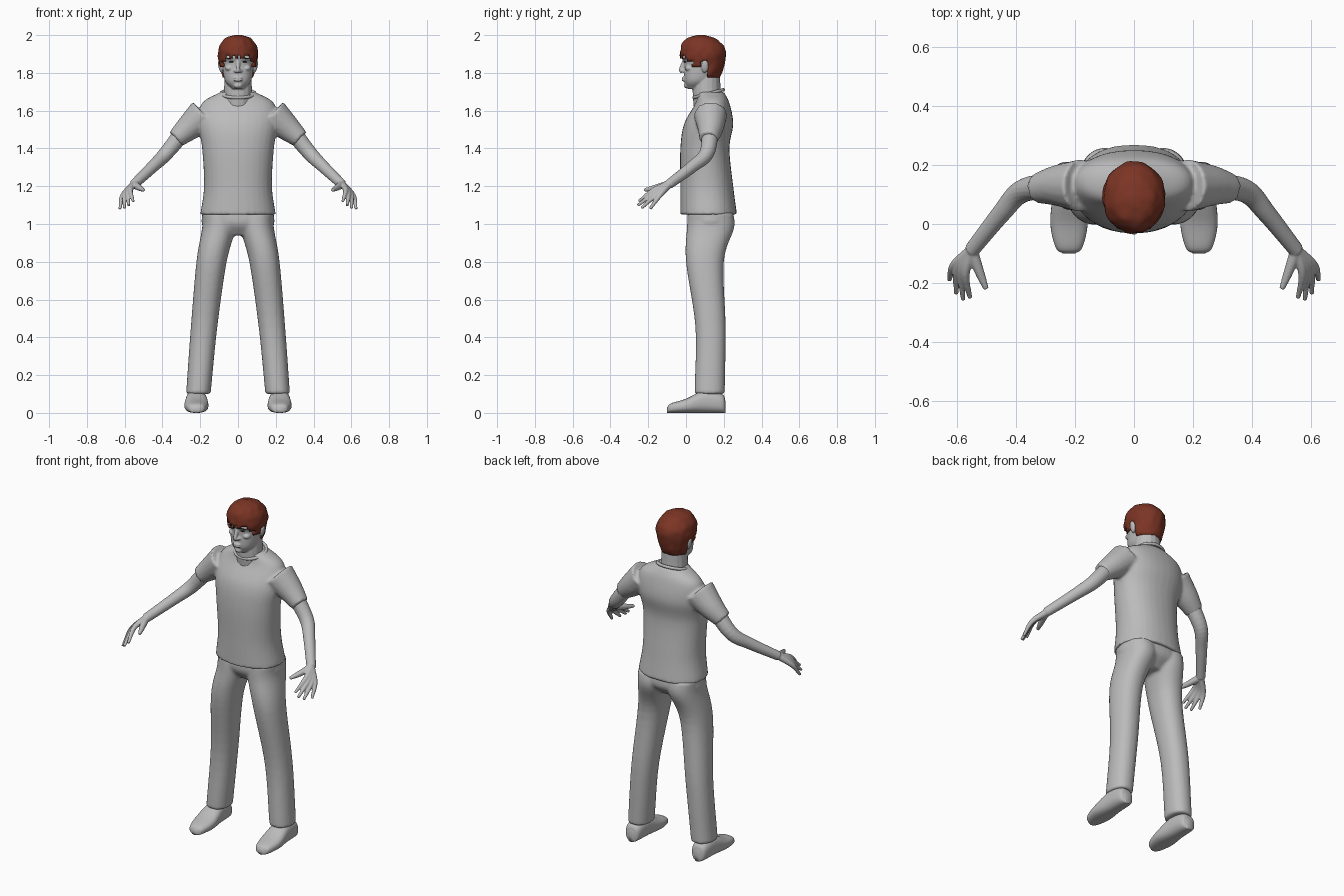
import bpy, bmesh, math
from mathutils import Vector, Matrix, noise

cube = bpy.data.objects.get("Cube")
if cube:
    bpy.data.objects.remove(cube, do_unlink=True)


def material(name, *rgb):
    mat = bpy.data.materials.new(name)
    mat.use_nodes = True
    mat.diffuse_color = (*rgb, 1)
    shader = mat.node_tree.nodes["Principled BSDF"]
    shader.inputs["Base Color"].default_value = (*rgb, 1)
    return mat


GREY = material("plain grey", .5, .5, .5)
HAIR = material("auburn hair", .2, .035, .018)
DARK = material("dark eye", .03, .03, .03)
SIDES = {"left": Vector((1, 1, 1)), "right": Vector((-1, 1, 1))}


def smooth_path(keys, steps=6):
    """Pass a smooth curve through the key rings."""
    keys = [Vector(key) for key in keys]
    first, last = 2 * keys[0] - keys[1], 2 * keys[-1] - keys[-2]
    keys = [first, *keys, last]
    path = []
    for before, start, end, after in zip(keys, keys[1:], keys[2:], keys[3:]):
        leave, arrive = (end - before) / 2, (after - start) / 2
        for step in range(steps):
            t = step / steps
            ease = t * t * (3 - 2 * t)
            path.append(start.lerp(end, ease) + leave * t * (1 - t) ** 2 - arrive * t * t * (1 - t))
    return path + [keys[-2]]


def loft(bm, keys, axis=None, power=2, sides=32):
    """Skin rings of (x, y, z, half width, half depth); axis fixes the ring plane."""
    rings = smooth_path(keys)
    loops = []
    for index, ring in enumerate(rings):
        centre, width, depth = ring.to_3d(), max(ring[3], .003), max(ring[4], .003)
        if axis:
            u, v = Vector((1, 0, 0)), Vector((0, axis == "Z", axis == "Y"))
        else:
            ahead, behind = rings[min(index + 1, len(rings) - 1)], rings[max(index - 1, 0)]
            along = (ahead.to_3d() - behind.to_3d()).normalized()
            v = along.cross(Vector((1, 0, 0))).normalized()
            u = v.cross(along)
        loop = []
        for side in range(sides):
            angle = math.tau * side / sides
            c, s = math.cos(angle), math.sin(angle)
            c = math.copysign(abs(c) ** (2 / power), c)
            s = math.copysign(abs(s) ** (2 / power), s)
            loop.append(bm.verts.new(centre + u * c * width + v * s * depth))
        loops.append(loop)
    for lower, upper in zip(loops, loops[1:]):
        for side in range(sides):
            bm.faces.new((lower[side - 1], lower[side], upper[side], upper[side - 1]))
    bm.faces.new(loops[0])
    bm.faces.new(loops[-1])


def tube(bm, points, start, end, mirror):
    """Round limb whose radius tapers evenly from start to end."""
    count = len(points) - 1
    radii = [start + (end - start) * index / count for index in range(count + 1)]
    loft(bm, [Vector((*(Vector(point) * mirror), r, r)) for point, r in zip(points, radii)], sides=16)


def blob(bm, position, size, mirror, turn=0):
    matrix = Matrix.Translation(Vector(position) * mirror)
    matrix = matrix @ Matrix.Rotation(turn * mirror.x, 4, "Y") @ Matrix.Diagonal((*size, 1))
    bmesh.ops.create_uvsphere(bm, u_segments=16, v_segments=10, radius=1, matrix=matrix)


def finish(name, bm, mat, voxel=None):
    """Make the object; a voxel size fuses its overlapping pieces."""
    bmesh.ops.recalc_face_normals(bm, faces=bm.faces)
    for face in bm.faces:
        face.smooth = True
    mesh = bpy.data.meshes.new(name)
    bm.to_mesh(mesh)
    bm.free()
    mesh.materials.append(mat)
    part = bpy.data.objects.new(name, mesh)
    bpy.context.scene.collection.objects.link(part)
    if voxel:
        fuse = part.modifiers.new("fuse", "REMESH")
        fuse.mode = "VOXEL"
        fuse.voxel_size = voxel
        fuse.use_smooth_shade = True
        soften = part.modifiers.new("soften", "SMOOTH")
        soften.iterations = 4
    return part


# Shirt: torso fused with both sleeves
bm = bmesh.new()
loft(bm, [(0, .12, 1.05, .2, .15), (0, .11, 1.2, .18, .14), (0, .1, 1.4, .19, .13),
          (0, .12, 1.53, .21, .13), (0, .14, 1.64, .19, .09), (0, .13, 1.7, .09, .07)], "Z", power=2.2)
for mirror in SIDES.values():
    tube(bm, [(.18, .13, 1.58), (.26, .13, 1.51), (.33, .12, 1.45)], .09, .05, mirror)
finish("shirt", bm, GREY, .009)

# Collar band, tipped down at the front
bpy.ops.mesh.primitive_torus_add(major_radius=.09, minor_radius=.009, major_segments=40, minor_segments=10,
                                 location=(0, .12, 1.69), rotation=(.26, 0, 0))
collar = bpy.context.object
collar.name = "collar"
collar.scale.y = .9
collar.data.materials.append(GREY)
bpy.ops.object.shade_smooth()

# Trousers: hips fused with both legs
bm = bmesh.new()
loft(bm, [(0, .12, .94, .1, .07), (0, .13, 1, .19, .12), (0, .13, 1.07, .18, .12)], "Z", power=2.2)
for mirror in SIDES.values():
    leg = [(.21, .125, .1, .065, .08), (.18, .13, .45, .07, .08), (.14, .1, .8, .08, .1),
           (.1, .13, .98, .09, .125), (.1, .13, 1.06, .09, .12)]
    loft(bm, [(x * mirror.x, *rest) for x, *rest in leg], "Z", power=2.2)
finish("trousers", bm, GREY, .009)

# Shoes, rising from toe to ankle and flat underneath
for side, mirror in SIDES.items():
    bm = bmesh.new()
    profile = [(-.1, .02, .03), (-.08, .045, .05), (0, .063, .075), (.1, .055, .12), (.19, .045, .1), (.21, .02, .06)]
    loft(bm, [(.22 * mirror.x, y, height / 2, width, height / 2) for y, width, height in profile], "Y", power=2.5)
    for vert in bm.verts:
        vert.co.z = max(vert.co.z, 0)
    finish(side + "_shoe", bm, GREY)

# Arms, with fingers fanned out from the wrist
wrist = Vector((.55, -.09, 1.21))
little_knuckle, index_knuckle = Vector((.61, -.14, 1.15)), Vector((.57, -.17, 1.18))
little_tip, index_tip = Vector((.625, -.19, 1.08)), Vector((.555, -.25, 1.12))
for side, mirror in SIDES.items():
    bm = bmesh.new()
    tube(bm, [(.28, .13, 1.5), (.38, .11, 1.375), (.45, .035, 1.305), wrist], .046, .026, mirror)
    for finger in range(4):
        t = finger / 3
        knuckle = little_knuckle.lerp(index_knuckle, t)
        tip = little_tip.lerp(index_tip, t) + Vector((0, -.03, -.01)) * math.sin(math.pi * t)
        tube(bm, [wrist, knuckle, tip], .02, .008, mirror)
    tube(bm, [wrist, (.52, -.17, 1.19), (.5, -.22, 1.18)], .022, .009, mirror)
    finish(side + "_arm", bm, GREY, .004)

# Head: skull, neck and facial forms fused together
bm = bmesh.new()
skull = [(.01, .08, 1.715, .03), (-.01, .14, 1.76, .07), (-.01, .19, 1.85, .085),
         (-.02, .19, 1.89, .09), (.03, .15, 1.97, .06)]
loft(bm, [(0, (front + back) / 2, z, width, (back - front) / 2) for front, back, z, width in skull], "Z", power=2.2)
for mirror in SIDES.values():
    blob(bm, (.014, -.014, 1.81), (.01, .013, .008), mirror)
    blob(bm, (.036, -.005, 1.88), (.028, .012, .008), mirror, .1)
    blob(bm, (.047, .018, 1.825), (.022, .025, .016), mirror)
    blob(bm, (.093, .1, 1.835), (.011, .02, .035), mirror, .2)
middle = SIDES["left"]
tube(bm, [(0, .12, 1.63), (0, .11, 1.7), (0, .11, 1.8)], .08, .07, middle)
tube(bm, [(0, 0, 1.88), (0, -.025, 1.82), (0, -.018, 1.805)], .011, .012, middle)
for z in (1.773, 1.761):
    blob(bm, (0, -.012, z), (.024, .012, .006), middle)
blob(bm, (0, .006, 1.733), (.024, .018, .015), middle)
finish("head", bm, GREY, .004)

# Eyes and brows
bm = bmesh.new()
for mirror in SIDES.values():
    blob(bm, (.034, -.005, 1.859), (.014, .007, .004), mirror, .1)
    blob(bm, (.036, -.013, 1.878), (.023, .006, .003), mirror, .1)
finish("eyes_and_brows", bm, DARK)


# Hair: lumpy cap trimmed along a fringe, sideburns, ears and nape
def hairline(point):
    if point.y < .035:
        ragged = noise.noise(Vector((point.x * 60, 0, 0))) / 50
        return 1.885 + ragged - max(abs(point.x) - .06, 0)
    if point.y < .075:
        return 1.825
    return 1.865 if point.y < .115 else 1.77


bm = bmesh.new()
loft(bm, [(0, .1, 1.75, .075, .07), (0, .09, 1.83, .095, .11), (0, .09, 1.92, .105, .12),
          (0, .08, 1.98, .07, .08), (0, .08, 2, .02, .02)], "Z", sides=56)
trimmed = [face for face in bm.faces if face.calc_center_median().z < hairline(face.calc_center_median())]
bmesh.ops.delete(bm, geom=trimmed, context="FACES")
for vert in bm.verts:
    outward = Vector((vert.co.x, vert.co.y - .09, 0)).normalized()
    vert.co += outward * noise.noise(vert.co * 30) * .006
hair = finish("hair", bm, HAIR)
shell = hair.modifiers.new("thickness", "SOLIDIFY")
shell.thickness = .016
shell.offset = -1
